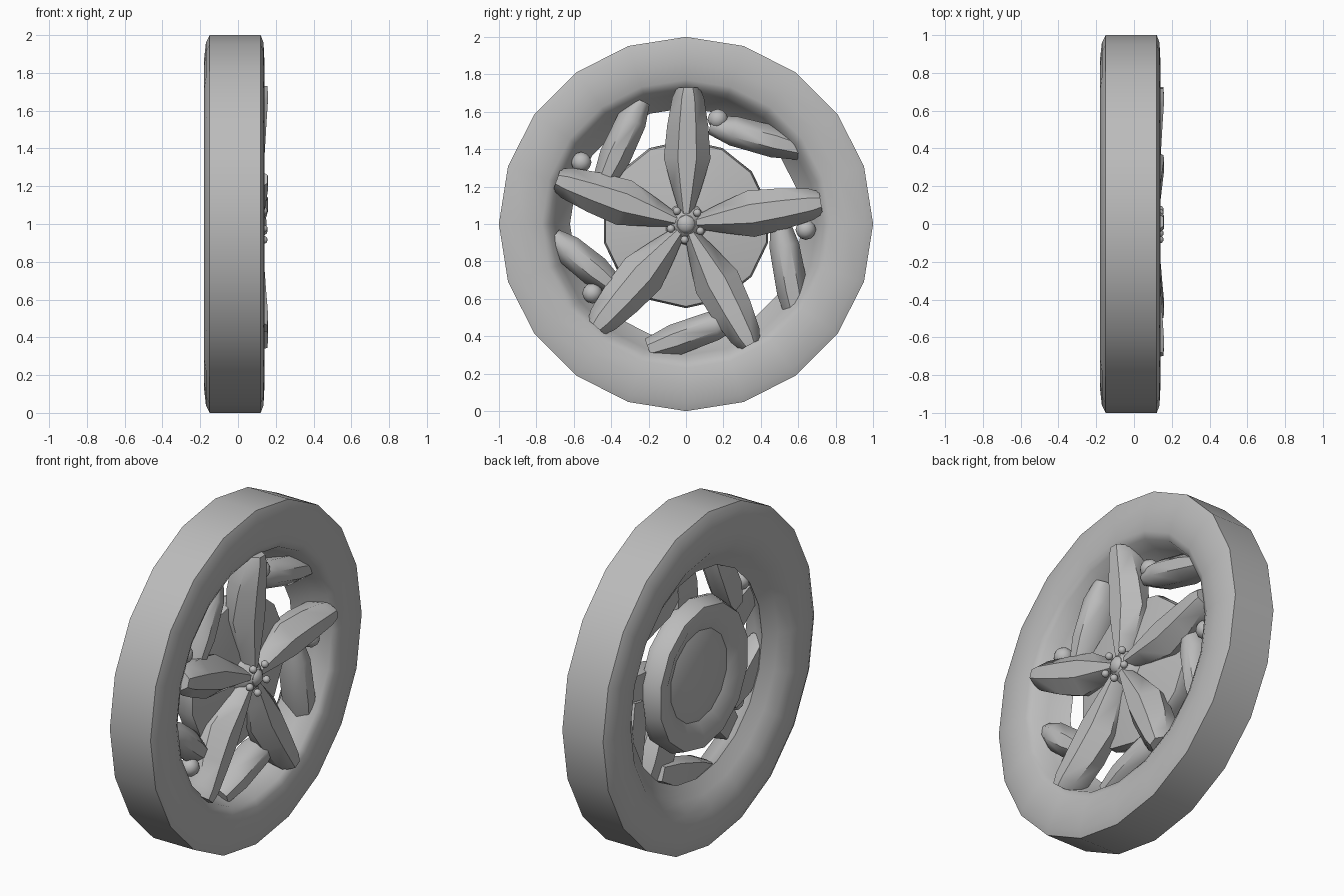
import bpy, bmesh, math
from mathutils import Vector

cube = bpy.data.objects.get("Cube")
if cube:
    bpy.data.objects.remove(cube, do_unlink=True)

grey = bpy.data.materials.new("plain grey")
grey.use_nodes = True
grey.diffuse_color = (0.5, 0.5, 0.5, 1)
grey.node_tree.nodes["Principled BSDF"].inputs["Base Color"].default_value = (0.5, 0.5, 0.5, 1)
CENTRE = Vector((0, 0, 1))


def finish(name, bm, angle=40):
    bmesh.ops.remove_doubles(bm, verts=bm.verts, dist=0.0005)
    bmesh.ops.recalc_face_normals(bm, faces=bm.faces)
    mesh = bpy.data.meshes.new(name)
    bm.to_mesh(mesh)
    bm.free()
    mesh.materials.append(grey)
    obj = bpy.data.objects.new(name, mesh)
    bpy.context.collection.objects.link(obj)
    bpy.ops.object.select_all(action="DESELECT")
    obj.select_set(True)
    bpy.context.view_layer.objects.active = obj
    bpy.ops.object.shade_smooth_by_angle(angle=math.radians(angle))
    return obj


def lathe(name, profile, sides, closed=False, angle=40):
    """Spin (radius, x) points round the axle."""
    bm = bmesh.new()
    rings = []
    for i in range(sides):
        a = math.tau * i / sides + math.pi / 2
        rings.append([bm.verts.new(CENTRE + Vector((x, r * math.cos(a), r * math.sin(a))))
                      for r, x in profile])
    count = len(profile)
    for i in range(sides):
        a, b = rings[i], rings[(i + 1) % sides]
        for j in range(count if closed else count - 1):
            k = (j + 1) % count
            bm.faces.new((a[j], a[k], b[k], b[j]))
    return finish(name, bm, angle)


def blade(name, start, end, stations):
    """Loft a ridged bar; stations hold (distance 0-1, half width, back, shoulder, crest)."""
    bm = bmesh.new()
    p, q = Vector((0, *start)), Vector((0, *end))
    side = (q - p).normalized().cross(Vector((1, 0, 0)))
    loops = []
    for t, w, back, shoulder, crest in stations:
        section = [(-0.8, back), (-1, shoulder), (-0.4, crest),
                   (0.4, crest), (1, shoulder), (0.8, back)]
        loops.append([bm.verts.new(p.lerp(q, t) + side * s * w + Vector((x, 0, 0)))
                      for s, x in section])
    for a, b in zip(loops, loops[1:]):
        for j in range(6):
            k = (j + 1) % 6
            bm.faces.new((a[j], a[k], b[k], b[j]))
    bm.faces.new(loops[0])
    bm.faces.new(loops[-1])
    return finish(name, bm, 50)


def ball(name, location, radius, flatten=1):
    bm = bmesh.new()
    bmesh.ops.create_icosphere(bm, subdivisions=2, radius=radius)
    for v in bm.verts:
        v.co.x *= flatten
        v.co += Vector(location)
    return finish(name, bm, 60)


# Tyre with the rim barrel pinched in the middle
lathe("tyre_and_rim", [
    (1, -0.15), (1, 0.12), (0.96, 0.135), (0.86, 0.14), (0.77, 0.13), (0.73, 0.11),
    (0.70, 0.03), (0.62, -0.07), (0.70, -0.12), (0.76, -0.165), (0.87, -0.18), (0.96, -0.17),
], 20, closed=True, angle=45)

# Brake drum behind the spokes, dished at the back
lathe("brake_drum", [
    (0, 0.05), (0.16, 0.05), (0.44, 0.0), (0.45, -0.04), (0.42, -0.12), (0.37, -0.13),
    (0.27, -0.085), (0.19, -0.11), (0, -0.11),
], 14)

# Hub column and nose
lathe("hub", [(0, 0.135), (0.05, 0.13), (0.09, 0.09), (0.13, 0.02), (0.13, -0.05)], 10)
ball("hub_cap", (0.11, 0, 1), 0.055, 0.8)

# Five main spokes with lug bolts between them
for i, degrees in enumerate((89, 161, 229, 298, 9)):
    a = math.radians(degrees)
    y, z = math.cos(a), math.sin(a)
    blade(f"main_spoke_{i + 1}", (0.04 * y, 1 + 0.04 * z), (0.73 * y, 1 + 0.73 * z), [
        (0, 0.03, 0.03, 0.08, 0.12), (0.2, 0.075, 0.0, 0.06, 0.13),
        (0.45, 0.125, -0.02, 0.05, 0.14), (0.7, 0.11, -0.02, 0.07, 0.15),
        (0.92, 0.085, 0.0, 0.10, 0.16), (1, 0.06, 0.02, 0.10, 0.155)])
    b = a + math.radians(36)
    ball(f"lug_bolt_{i + 1}", (0.135, 0.085 * math.cos(b), 1 + 0.085 * math.sin(b)), 0.022)

# Slanted braces set back near the rim
braces = [((-0.24, 1.66), (-0.44, 1.23)), ((0.13, 1.53), (0.62, 1.40)),
          ((0.50, 1.02), (0.60, 0.48)), ((0.27, 0.50), (-0.20, 0.33)),
          ((-0.71, 0.93), (-0.39, 0.67))]
for i, (start, end) in enumerate(braces):
    blade(f"brace_{i + 1}", start, end, [
        (0, 0.05, -0.04, 0.03, 0.06), (0.25, 0.08, -0.06, 0.03, 0.09),
        (0.7, 0.085, -0.06, 0.03, 0.09), (1, 0.06, -0.04, 0.02, 0.07)])

# Small knobs by the braces
for i, (y, z) in enumerate([(0.17, 1.56), (-0.56, 1.33), (-0.50, 0.63), (0.64, 0.97)]):
    ball(f"knob_{i + 1}", (0.03, y, z), 0.055)
